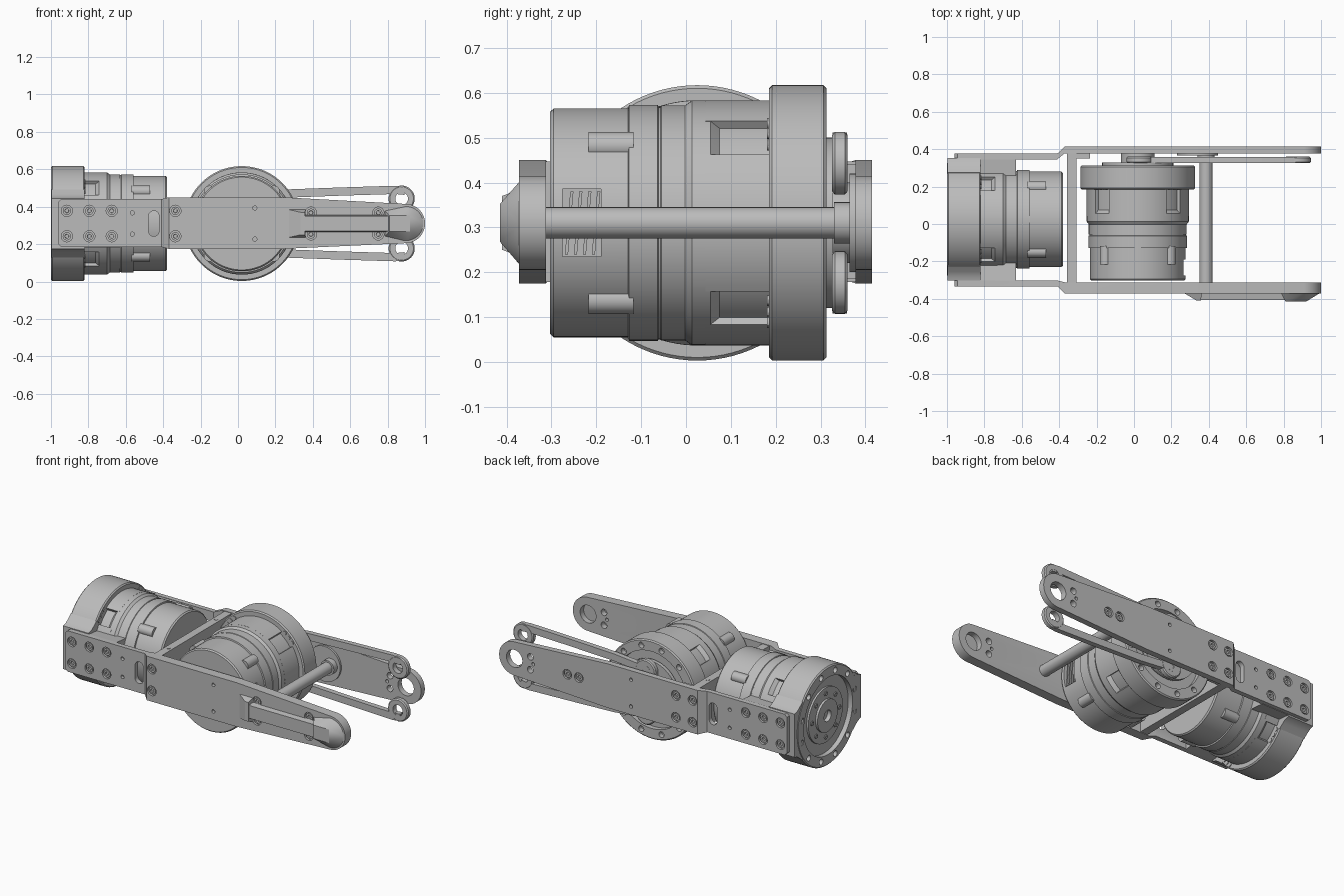
import bpy, bmesh
from math import sin, cos, pi, radians
from mathutils import Matrix, Vector

if "Cube" in bpy.data.objects:
    bpy.data.objects.remove(bpy.data.objects["Cube"], do_unlink=True)

grey = bpy.data.materials.new("machined_grey")
grey.use_nodes = True
grey.diffuse_color = (0.5, 0.5, 0.5, 1)
grey.node_tree.nodes["Principled BSDF"].inputs["Base Color"].default_value = (0.5, 0.5, 0.5, 1)
MID = 0.31          # height of every main axis
parts = []


def finish(bm, name, cutter=False):
    bmesh.ops.recalc_face_normals(bm, faces=bm.faces)
    me = bpy.data.meshes.new(name)
    bm.to_mesh(me)
    bm.free()
    ob = bpy.data.objects.new(name, me)
    bpy.context.collection.objects.link(ob)
    me.materials.append(grey)
    if not cutter:
        parts.append(ob)
    return ob


def lathe(bm, profile, M, n=64):
    """Revolve (radius, height) points round local z."""
    rings = []
    for r, h in profile:
        k = n if r > 0 else 1
        rings.append([bm.verts.new(M @ Vector((r * cos(2 * pi * i / n), r * sin(2 * pi * i / n), h)))
                      for i in range(k)])
    for a, b in zip(rings, rings[1:]):
        for i in range(n):
            q = [a[i % len(a)], a[(i + 1) % len(a)], b[(i + 1) % len(b)], b[i % len(b)]]
            bm.faces.new(list(dict.fromkeys(q)))


def rod(bm, r, h0, h1, M, n=32):
    lathe(bm, [(0, h0), (r, h0), (r, h1), (0, h1)], M, n)


def hull(bm, pts):
    vs = [bm.verts.new(p) for p in pts]
    out = bmesh.ops.convex_hull(bm, input=vs)
    bmesh.ops.delete(bm, geom=[v for v in out["geom_interior"] if isinstance(v, bmesh.types.BMVert)],
                     context='VERTS')
    bmesh.ops.dissolve_limit(bm, angle_limit=0.01, verts=bm.verts, edges=bm.edges)


def box(bm, x0, x1, y0, y1, z0, z1):
    hull(bm, [(x, y, z) for x in (x0, x1) for y in (y0, y1) for z in (z0, z1)])


def prism(bm, outline, y0, y1):
    a = [bm.verts.new((x, y0, z)) for x, z in outline]
    b = [bm.verts.new((x, y1, z)) for x, z in outline]
    bm.faces.new(a)
    bm.faces.new(b[::-1])
    for i in range(len(a)):
        j = (i + 1) % len(a)
        bm.faces.new((a[i], b[i], b[j], a[j]))


def cut(ob, bm):
    tool = finish(bm, "cutter", True)
    tool.hide_render = True
    mod = ob.modifiers.new("cut", 'BOOLEAN')
    mod.operation, mod.solver, mod.object = 'DIFFERENCE', 'EXACT', tool
    bpy.context.view_layer.objects.active = ob
    bpy.ops.object.modifier_apply(modifier=mod.name)
    bpy.data.objects.remove(tool, do_unlink=True)


def along_y(x, y, z, sign=-1):
    return Matrix.Translation((x, y, z)) @ Matrix.Rotation(-sign * pi / 2, 4, 'X')


def screw(bm, r, M, h=0.005):
    lathe(bm, [(r, -0.004), (r, h), (r * 0.5, h), (r * 0.45, 0.001), (0, 0.001)], M, 20)


def polar(r, a, h):
    return Vector((r * cos(a), r * sin(a), h))


# Motors: local z runs from the flange face to the rear cap
def motor(name, M, flange, length):
    bm = bmesh.new()
    lathe(bm, [(0, .03), (.035, .03), (.035, .004), (.1, .004), (.1, .018), (.17, .018), (.17, .03),
               (.24, .03), (.24, 0), (.3, 0), (.307, .007), (.307, flange - .007), (.3, flange),
               (.254, flange), (.254, .238), (.273, .258), (.273, .3), (.262, .315), (.262, .368),
               (.259, .37), (.259, .374), (.263, .376), (.263, .44), (.255, .442),
               (.255, length - .008), (.248, length), (0, length)], M, 96)
    body = finish(bm, name + "_housing")
    bm = bmesh.new()
    for i in range(12):
        rod(bm, .018, -.05, .03, M @ Matrix.Translation(polar(.27, (i + .5) * pi / 6, 0)), 16)
    cut(body, bm)
    # raised pads, with bolts in the pockets between them and rear bosses
    bm = bmesh.new()
    for q in range(4):
        arc = [q * pi / 2 + radians(d) for d in range(-34, 35, 4)]
        hull(bm, [M @ polar(r, a, h) for a in arc for r in (.245, .2735) for h in (flange - .01, .27)])
    finish(bm, name + "_pads")
    bm = bmesh.new()
    for q in range(4):
        mid = (q + .5) * pi / 2
        rod(bm, .031, .43, .53, M @ Matrix.Translation(polar(.243, mid, 0)))
        for d in (-7, 0, 7):
            rod(bm, .012, flange - .01, flange + .004,
                M @ Matrix.Translation(polar(.282, mid + radians(d), 0)), 12)
    for i in range(8):
        screw(bm, .014, M @ Matrix.Translation(polar(.135, i * pi / 4, .018)) @ Matrix.Rotation(pi, 4, 'X'))
    finish(bm, name + "_bosses")
    return body


motor("rear_motor", Matrix.Translation((-1, .025, MID)) @ Matrix.Rotation(pi / 2, 4, 'Y'), .18, .62)
knee = motor("knee_motor", along_y(.02, .313, MID), .128, .616)

# Cable port in the knee motor
bm = bmesh.new()
box(bm, .235, .4, -.275, -.19, .235, .385)
cut(knee, bm)
bm = bmesh.new()
for i in range(4):
    y = -.27 + i * .02
    hull(bm, [(x, y + d + s, z) for x in (.23, .262) for d in (0, .007)
              for z, s in ((.24, 0), (.38, .012))])
finish(bm, "cable_port_ribs")

# Saddle that ties the rear motor to the side plates, flared into the flange
bm = bmesh.new()
for x0, x1, flare, spread in ((-.997, -.82, [(.327, .135), (.302, .142), (.28, .157), (.25, .182)], 35),
                              (-.82, -.63, [(.327, .128)], 27)):
    arc = [(.262 * cos(a), .262 * sin(a)) for a in [radians(d) for d in range(-spread, spread + 1, 2)]]
    section = arc + flare[::-1] + [(y, -z) for y, z in flare]
    for s in (-1, 1):
        prism(bm, [(.025 + s * y, MID + z) for y, z in section], x0, x1)
for v in bm.verts:
    v.co.x, v.co.y = v.co.y, v.co.x
finish(bm, "motor_saddle")

# Side plates: one outline, jogged outward ahead of the rear motor
tip = [(.895 + .105 * cos(a), MID + .105 * sin(a)) for a in [radians(d) for d in range(-86, 87, 6)]]
outline = [(-.96, .2), (-.945, .185), (-.41, .185), (-.37, .175), (.25, .175)] + tip + \
          [(.25, .45), (-.37, .45), (-.41, .44), (-.945, .44), (-.96, .425)]
grid = [(x, MID + s * .068) for x in (-.915, -.795, -.675, -.335) for s in (-1, 1)]
small = [(x, MID + s) for x, s in ((-.565, .057), (-.565, -.057), (.09, .083), (.09, -.083))]


def side_plate(name, near, far, extra):
    """near/far hold (inner y, outer y) behind and ahead of the jog."""
    bm = bmesh.new()
    prism(bm, outline, 0, 1)
    for x in (-.41, -.37):
        bmesh.ops.bisect_plane(bm, geom=bm.verts[:] + bm.edges[:] + bm.faces[:],
                               plane_co=(x, 0, 0), plane_no=(1, 0, 0))
    for v in bm.verts:
        v.co.y = (near if v.co.x < -.39 else far)[round(v.co.y)]
    plate = finish(bm, name)
    sign = 1 if far[1] > 0 else -1
    bm = bmesh.new()
    slot = [(-.45 + .028 * cos(a), MID + s * .04 + .028 * sin(a))
            for s, lo in ((1, 0), (-1, 180)) for a in [radians(lo + d) for d in range(0, 181, 15)]]
    prism(bm, slot, -.6, .6)
    for r, depth, spots in ((.011, .02, small), (.03, .014, grid + extra)):
        for x, z in spots:
            rod(bm, r, -depth, .02, along_y(x, (near if x < -.39 else far)[1], z, sign), 24)
    # tip bore from the inside, blind on the covered side
    depth = .1 if sign > 0 else .035
    for x, s, r in ((.895, 0, .055), (.785, .04, .02), (.785, -.04, .02), (.765, 0, .01)):
        rod(bm, r, -.05, depth, along_y(x, far[0], MID + s, sign), 32)
    cut(plate, bm)
    bm = bmesh.new()
    for x, z in grid + extra:
        screw(bm, .022, along_y(x, (near if x < -.39 else far)[1] - sign * .014, z, sign), .01)
    finish(bm, name + "_screws")


side_plate("front_plate", (-.302, -.333), (-.312, -.372),
           [(x, MID + s * .058) for x in (.39, .75) for s in (-1, 1)])
side_plate("back_plate", (.346, .376), (.378, .415), [(.45, MID), (.53, MID), (-.22, .378), (-.22, .242)])

# Raised bumper on the front plate: wedge, bar and nose
bm = bmesh.new()


def bump(x0, x1, half, tx0, tx1, thalf, top):
    hull(bm, [(x, -.368, MID + s * half) for x in (x0, x1) for s in (-1, 1)] +
         [(x, top, MID + s * thalf) for x in (tx0, tx1) for s in (-1, 1)])


bump(.265, .362, .076, .335, .358, .06, -.41)
bump(.35, .81, .046, .35, .81, .04, -.405)
hull(bm, [(x - .004, -.368, MID + (z - MID) * .92) for x, z in tip] +
     [(.785, -.368, MID + s * .07) for s in (-1, 1)] +
     [(x, -.415, MID + s * .042) for x in (.81, .92) for s in (-1, 1)])
finish(bm, "front_bumper")

# Cross plate between the motors
bm = bmesh.new()
box(bm, -.358, -.308, -.314, .38, .178, .447)
box(bm, -.31, -.235, .35, .38, .185, .44)
finish(bm, "cross_plate")
bm = bmesh.new()
for y in (-.21, .26):
    rod(bm, .011, .44, .449, Matrix.Translation((-.333, y, 0)), 12)
finish(bm, "cross_plate_pins")

# Cross rod with collars and the bearing pad behind it
bm = bmesh.new()
rod(bm, .035, -.32, .39, along_y(.385, 0, MID, 1))
rod(bm, .046, .33, .38, along_y(.385, 0, MID, 1))
rod(bm, .11, .365, .38, along_y(.34, 0, MID, 1), 48)
finish(bm, "cross_rod")

# Output rocker and bearing boss on the knee motor
bm = bmesh.new()
rod(bm, .19, .305, .328, along_y(.02, 0, MID, 1), 64)
rod(bm, .09, .32, .38, along_y(.02, 0, MID, 1), 48)
finish(bm, "output_rocker")

# Paired link bars, mirrored about the main axis
for side, name in ((1, "upper_link"), (-1, "lower_link")):
    bm = bmesh.new()
    path = [(.03, .137), (.12, .148), (.25, .16), (.55, .171), (.84, .18), (.89, .175)]
    width = .022
    upper = [(x, MID + side * (z + width)) for x, z in path]
    lower = [(x, MID + side * (z - width)) for x, z in path]
    prism(bm, upper + lower[::-1], .327, .359)
    for x in (.03, .875):
        lathe(bm, [(.034, .326), (.063, .326), (.07, .332), (.07, .354), (.063, .36),
                   (.034, .36), (.034, .326)], along_y(x, 0, MID + side * .133, 1), 40)
    finish(bm, name)
    bm = bmesh.new()
    screw(bm, .034, along_y(.03, .355, MID + side * .133, 1))
    finish(bm, name + "_pin")

# Smooth round parts, keep machined edges crisp
bpy.ops.object.select_all(action='DESELECT')
for ob in parts:
    ob.select_set(True)
bpy.context.view_layer.objects.active = parts[0]
bpy.ops.object.shade_smooth_by_angle(angle=radians(30))
